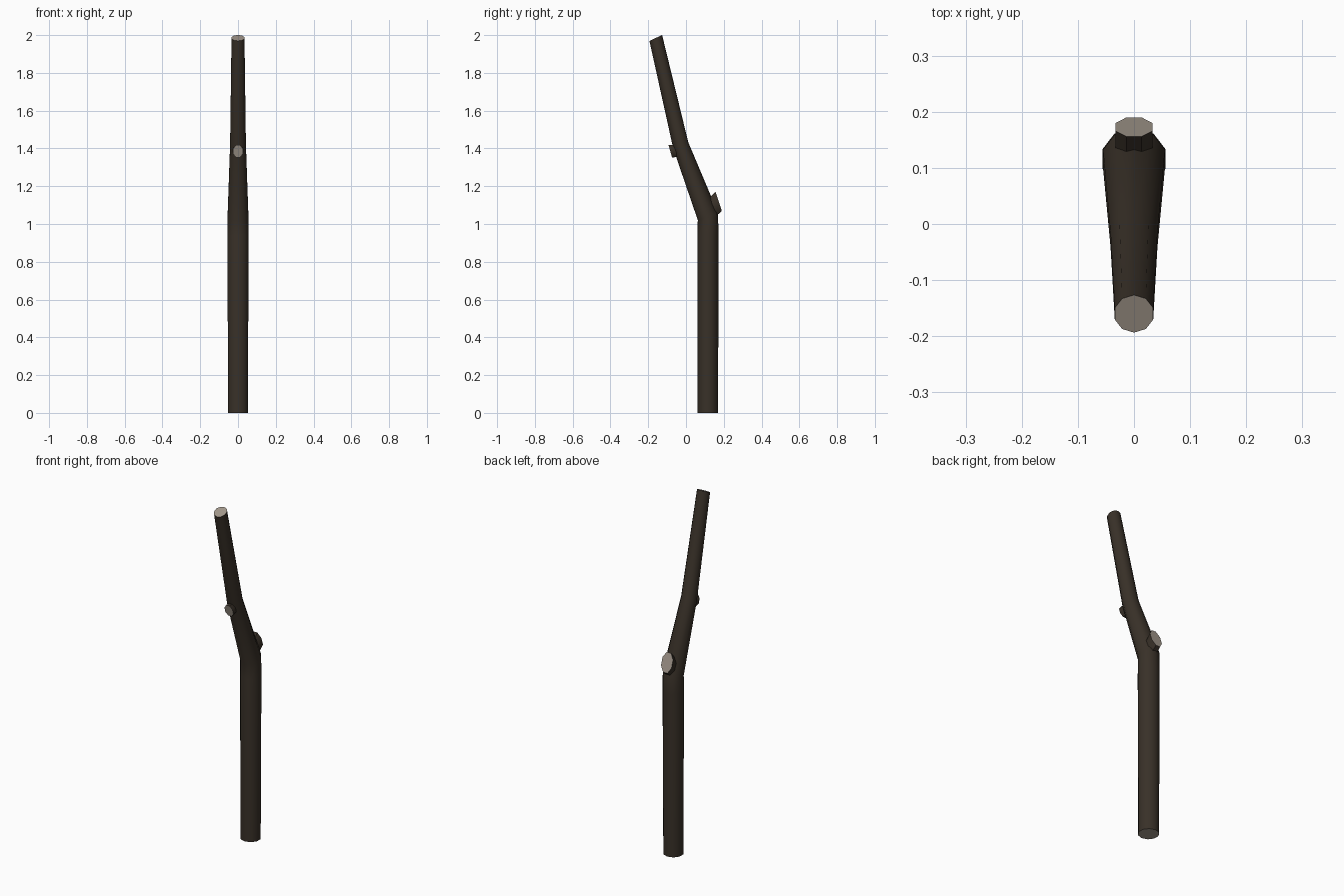
import bpy, bmesh
from math import sin, cos, pi, radians

if "Cube" in bpy.data.objects:
    bpy.data.objects.remove(bpy.data.objects["Cube"])


def material(name, rgb):
    m = bpy.data.materials.new(name)
    m.diffuse_color = (*rgb, 1)
    m.use_nodes = True
    m.node_tree.nodes["Principled BSDF"].inputs["Base Color"].default_value = m.diffuse_color
    return m


bark = material("bark", (0.040, 0.030, 0.021))
cut_wood = material("cut_wood", (0.36, 0.31, 0.26))


def limb(name, rings, sides):
    """Loft through rings (y, z, half width x, half depth, tilt in degrees), with cut-wood ends."""
    bm = bmesh.new()
    loops = []
    for y, z, rx, ry, tilt in rings:
        t = radians(tilt)
        loop = []
        for i in range(sides):
            a = 2 * pi * (i + 0.5) / sides
            d = ry * sin(a)
            loop.append(bm.verts.new((rx * cos(a), y + d * cos(t), z + d * sin(t))))
        loops.append(loop)
    for lo, hi in zip(loops, loops[1:]):
        for i in range(sides):
            j = (i + 1) % sides
            bm.faces.new((lo[i], lo[j], hi[j], hi[i]))
    for end in (loops[0], loops[-1]):
        bm.faces.new(end).material_index = 1
    bmesh.ops.recalc_face_normals(bm, faces=bm.faces)
    mesh = bpy.data.meshes.new(name)
    bm.to_mesh(mesh)
    bm.free()
    mesh.materials.append(bark)
    mesh.materials.append(cut_wood)
    ob = bpy.data.objects.new(name, mesh)
    bpy.context.collection.objects.link(ob)
    bpy.ops.object.select_all(action='DESELECT')
    bpy.context.view_layer.objects.active = ob
    ob.select_set(True)
    bpy.ops.object.shade_smooth_by_angle(angle=radians(40))


# Main bent trunk
limb("trunk", [(0.115, 0, 0.055, 0.055, 0),
               (0.116, 0.94, 0.059, 0.056, 0),
               (0.116, 1.04, 0.058, 0.057, 20),
               (-0.028, 1.417, 0.044, 0.043, 22),
               (-0.160, 1.985, 0.036, 0.037, 25)], 10)

# Sawn-off branch stubs, back and front
limb("back_stub", [(0.12, 1.07, 0.036, 0.055, 108),
                   (0.173, 1.12, 0.036, 0.059, 108)], 8)
limb("front_stub", [(-0.03, 1.39, 0.026, 0.034, 106),
                    (-0.083, 1.385, 0.028, 0.038, 106)], 8)
